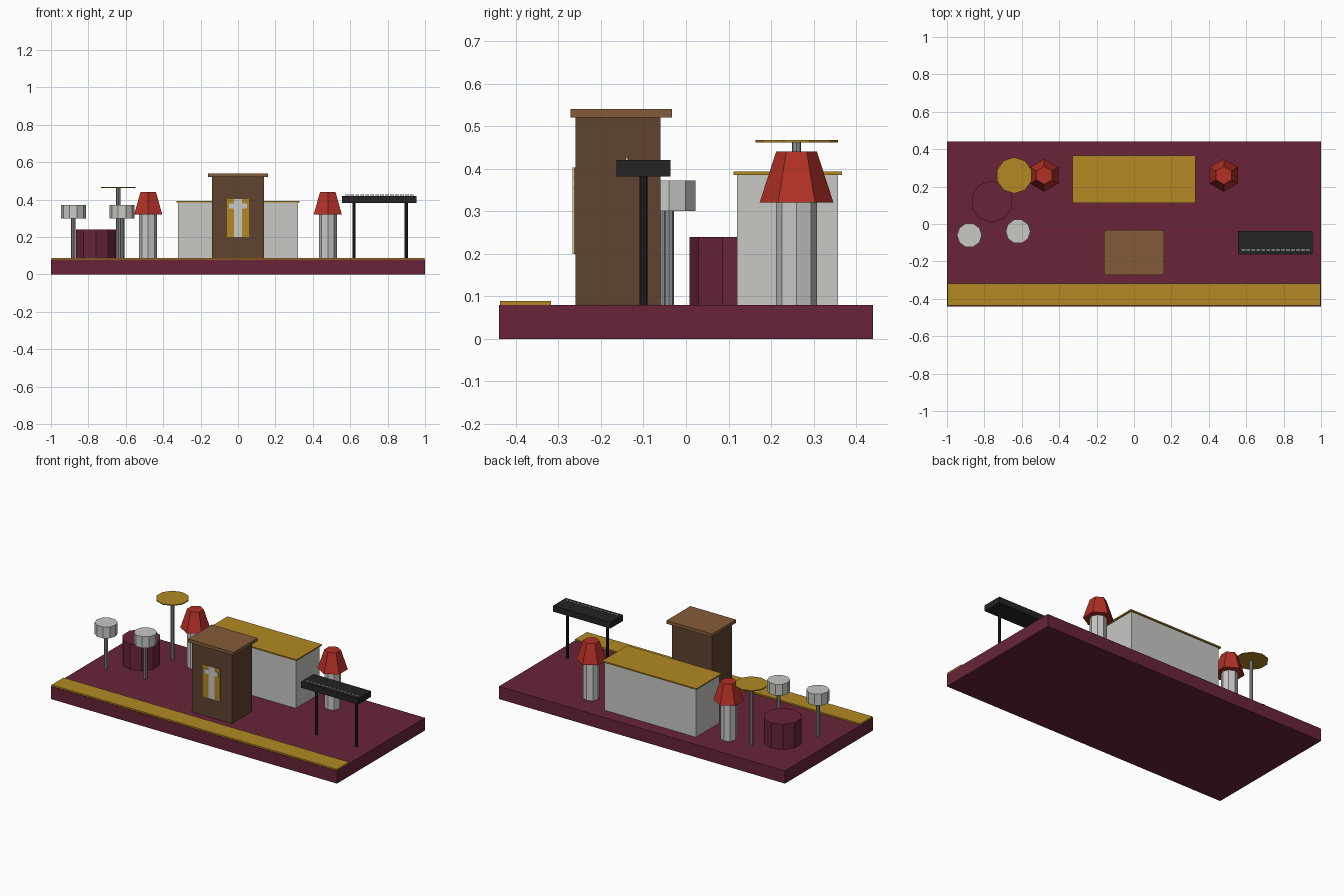
import bpy, bmesh, math
from mathutils import Matrix

if "Cube" in bpy.data.objects:
    bpy.data.objects.remove(bpy.data.objects["Cube"])


def mat(name, r, g, b):
    lin = [(c / 255 / 12.92) if c < 11 else ((c / 255 + 0.055) / 1.055) ** 2.4 for c in (r, g, b)]
    m = bpy.data.materials.new(name)
    m.diffuse_color = (*lin, 1)
    m.use_nodes = True
    m.node_tree.nodes["Principled BSDF"].inputs["Base Color"].default_value = m.diffuse_color
    return m


MAROON = mat("maroon carpet", 104, 36, 56)
GOLD = mat("gold", 178, 136, 34)
WOOD = mat("dark wood", 96, 68, 48)
TRIM = mat("light wood", 132, 92, 58)
PALE = mat("pale grey", 200, 200, 197)
METAL = mat("metal grey", 145, 146, 150)
RED = mat("red", 178, 48, 38)
BLACK = mat("black", 36, 36, 37)


def finish(name, bm, m):
    me = bpy.data.meshes.new(name)
    bm.to_mesh(me)
    bm.free()
    me.materials.append(m)
    ob = bpy.data.objects.new(name, me)
    bpy.context.collection.objects.link(ob)
    return ob


def box(name, x, y, z, m):
    """Box from (min, max) ranges on each axis."""
    bm = bmesh.new()
    bmesh.ops.create_cube(bm, size=1)
    for v in bm.verts:
        v.co = [(r[0] + r[1]) / 2 + c * (r[1] - r[0]) for r, c in zip((x, y, z), v.co)]
    return finish(name, bm, m)


def cone(name, x, y, z0, z1, r0, r1, n, m, turn=0.0):
    """Upright n-sided frustum; turn is the angle of the first corner from +x."""
    bm = bmesh.new()
    bot, top = [[bm.verts.new((x + r * math.cos(turn + 2 * math.pi * i / n),
                               y + r * math.sin(turn + 2 * math.pi * i / n), z))
                 for i in range(n)] for r, z in ((r0, z0), (r1, z1))]
    bm.faces.new(bot[::-1])
    bm.faces.new(top)
    for i in range(n):
        j = (i + 1) % n
        bm.faces.new((bot[i], bot[j], top[j], top[i]))
    return finish(name, bm, m)


Q = math.pi / 2
F = 0.08  # platform height

# platform and front strip
box("platform", (-1, 1), (-0.44, 0.44), (0, F), MAROON)
box("front_strip", (-0.998, 0.998), (-0.437, -0.317), (F, 0.089), GOLD)

# lectern with cross panel
box("lectern_body", (-0.14, 0.14), (-0.26, -0.06), (F, 0.52), WOOD)
box("lectern_top", (-0.16, 0.16), (-0.272, -0.033), (0.52, 0.54), TRIM)
box("lectern_panel", (-0.06, 0.06), (-0.264, -0.259), (0.20, 0.403), GOLD)
box("cross_upright", (-0.021, 0.021), (-0.267, -0.26), (0.20, 0.403), PALE)
box("cross_bar", (-0.047, 0.047), (-0.2665, -0.26), (0.352, 0.38), PALE)

# altar table
box("altar_body", (-0.32, 0.32), (0.12, 0.358), (F, 0.385), PALE)
box("altar_cloth", (-0.33, 0.33), (0.112, 0.367), (0.385, 0.393), GOLD)

# flower stands on both sides
for side, s in (("left", -1), ("right", 1)):
    cone(f"{side}_flower_pedestal", s * 0.48, 0.26, F, 0.33, 0.048, 0.048, 8, PALE)
    cone(f"{side}_flowers", s * 0.48, 0.26, 0.32, 0.44, 0.087, 0.048, 6, RED, Q)

# drum kit
cone("bass_drum", -0.76, 0.12, F, 0.24, 0.112, 0.112, 10, MAROON, Q)
for side, x, y in (("left", -0.88, -0.06), ("right", -0.62, -0.04)):
    cone(f"{side}_tom_stand", x, y, F, 0.305, 0.012, 0.012, 8, METAL)
    cone(f"{side}_tom", x, y, 0.30, 0.372, 0.066, 0.066, 10, PALE)
cone("cymbal_stand", -0.64, 0.26, F, 0.464, 0.011, 0.011, 8, METAL)
cone("cymbal", -0.64, 0.26, 0.462, 0.468, 0.097, 0.097, 10, GOLD, Q)

# keyboard
box("keyboard_body", (0.555, 0.955), (-0.164, -0.037), (0.382, 0.42), BLACK)
for i, x in enumerate((0.62, 0.90)):
    cone(f"keyboard_leg_{i + 1}", x, -0.10, F, 0.385, 0.009, 0.009, 8, BLACK)
for i in range(14):
    x = 0.575 + i * 0.0265
    box(f"key_{i + 1}", (x, x + 0.02), (-0.142, -0.137), (0.419, 0.427), PALE)
